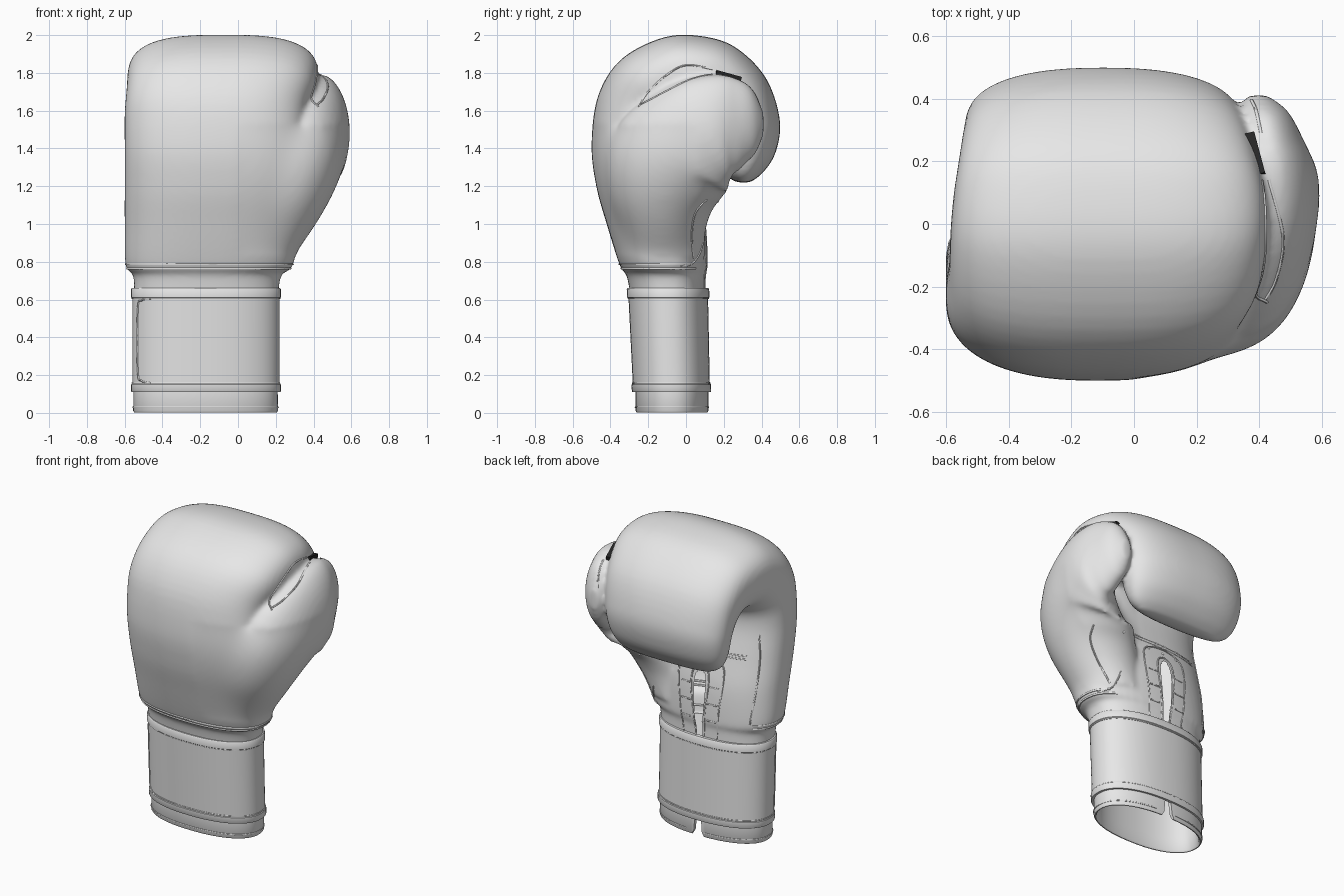
import bpy, bmesh, math
from mathutils import Vector, Matrix
from mathutils.bvhtree import BVHTree

cube = bpy.data.objects.get("Cube")
if cube:
    bpy.data.objects.remove(cube)


def material(name, value):
    m = bpy.data.materials.new(name)
    m.use_nodes = True
    colour = (value, value, value, 1)
    m.diffuse_color = colour
    m.node_tree.nodes["Principled BSDF"].inputs["Base Color"].default_value = colour
    return m


LEATHER = material("grey leather", 0.8)
BLACK = material("black tab", 0.02)


def add(name, bm, mat=LEATHER):
    mesh = bpy.data.meshes.new(name)
    bm.to_mesh(mesh)
    bm.free()
    ob = bpy.data.objects.new(name, mesh)
    bpy.context.collection.objects.link(ob)
    mesh.materials.append(mat)
    return ob


def smooth(ob, angle=40):
    bpy.ops.object.select_all(action="DESELECT")
    ob.select_set(True)
    bpy.context.view_layer.objects.active = ob
    bpy.ops.object.shade_smooth_by_angle(angle=math.radians(angle))


def bake(ob):
    dg = bpy.context.evaluated_depsgraph_get()
    mesh = bpy.data.meshes.new_from_object(ob.evaluated_get(dg))
    ob.modifiers.clear()
    ob.data = mesh


def spline(rows, steps):
    # Catmull-Rom interpolation of rows of numbers
    out = []
    last = len(rows) - 1
    for i in range(last):
        quad = (rows[max(i - 1, 0)], rows[i], rows[i + 1], rows[min(i + 2, last)])
        for s in range(steps):
            t = s / steps
            out.append([b + t / 2 * (c - a + t * (2*a - 5*b + 4*c - d + t * (3*(b - c) + d - a)))
                        for a, b, c, d in zip(*quad)])
    return out + [list(rows[last])]


def power(v, n):
    return math.copysign(abs(v) ** (2 / n), v)


def ring(row, n=2.25, count=64):
    # rounded section between an outer and an inner point, and two x limits
    oy, oz, iy, iz, x0, x1 = row
    pts = []
    for k in range(count):
        a = math.tau * k / count
        c, s = power(math.cos(a), n), power(math.sin(a), n)
        pts.append(Vector(((x0 + x1) / 2 + c * (x1 - x0) / 2,
                           (oy + iy) / 2 + s * (oy - iy) / 2,
                           (oz + iz) / 2 + s * (oz - iz) / 2)))
    return pts


def flat(z, x0, x1, y0, y1):
    return (y0, z, y1, z, x0, x1)


def loft(bm, rings, caps=True):
    loops = [[bm.verts.new(p) for p in r] for r in rings]
    faces = []
    for a, b in zip(loops, loops[1:]):
        for k in range(len(a)):
            j = (k + 1) % len(a)
            faces.append(bm.faces.new((a[k], a[j], b[j], b[k])))
    if caps:
        faces += [bm.faces.new(loops[0]), bm.faces.new(loops[-1])]
    bmesh.ops.recalc_face_normals(bm, faces=faces)


def tree_of(ob):
    return BVHTree.FromPolygons([v.co for v in ob.data.vertices], [p.vertices for p in ob.data.polygons])


def tube(name, pts, radius=0.005, closed=False):
    curve = bpy.data.curves.new(name, "CURVE")
    curve.dimensions = "3D"
    curve.bevel_depth = radius
    curve.bevel_resolution = 1
    line = curve.splines.new("POLY")
    line.points.add(len(pts) - 1)
    for p, co in zip(line.points, pts):
        p.co = (*co, 1)
    line.use_cyclic_u = closed
    temp = bpy.data.objects.new(name, curve)
    bpy.context.collection.objects.link(temp)
    dg = bpy.context.evaluated_depsgraph_get()
    bm = bmesh.new()
    bm.from_mesh(bpy.data.meshes.new_from_object(temp.evaluated_get(dg)))
    bpy.data.objects.remove(temp)
    smooth(add(name, bm), 60)


def seam(name, tree, points, direction):
    hits = [tree.ray_cast(Vector(p), Vector(direction))[0] for p in spline(points, 8)]
    hits = [h for h in hits if h]
    if len(hits) > 1:
        tube(name, hits)


# Padded hand: wrist, back, over the knuckles and down to the curled fingertips
mitt = [flat(.60, -.55, .21, -.29, .10), flat(.73, -.555, .23, -.315, .10),
        flat(.78, -.595, .29, -.35, .11), flat(1, -.6, .33, -.42, .10),
        flat(1.2, -.6, .37, -.475, .06), (-.5, 1.42, .02, 1.38, -.6, .37),
        (-.465, 1.68, .02, 1.48, -.6, .36), (-.34, 1.875, .05, 1.52, -.59, .405),
        (-.11, 1.99, .07, 1.53, -.585, .425), (.1, 1.992, .09, 1.53, -.575, .42),
        (.27, 1.93, .11, 1.52, -.56, .395), (.425, 1.77, .13, 1.48, -.545, .365),
        (.497, 1.55, .15, 1.42, -.535, .34), (.475, 1.38, .17, 1.34, -.515, .315),
        (.41, 1.275, .21, 1.26, -.47, .27), (.34, 1.22, .27, 1.22, -.38, .2)]
bm = bmesh.new()
loft(bm, [ring(r, 2.4 + max(0, r[1] - 1.6) * 1.3) for r in spline(mitt, 5)])

# Thumb: centre, width radius, depth radius
thumb = spline([(.08, -.10, .80, .20, .20), (.16, -.12, .98, .25, .23),
                (.25, -.12, 1.16, .26, .30), (.32, -.075, 1.33, .25, .345),
                (.405, .04, 1.455, .185, .31), (.44, .16, 1.515, .145, .28),
                (.43, .27, 1.53, .11, .245), (.41, .36, 1.53, .08, .17),
                (.395, .41, 1.53, .03, .06)], 5)
rings = []
for i, (x, y, z, rx, rn) in enumerate(thumb):
    a, b = thumb[max(i - 1, 0)], thumb[min(i + 1, len(thumb) - 1)]
    along = Vector((0, b[1] - a[1], b[2] - a[2])).normalized()
    normal = along.cross(Vector((1, 0, 0)))
    rings.append([Vector((x + rx * math.cos(t), y, z)) + normal * rn * math.sin(t)
                  for t in (math.tau * k / 40 for k in range(40))])
loft(bm, rings)
body = add("padded_hand_and_thumb", bm)
mod = body.modifiers.new("Blend", "REMESH")
mod.mode = "VOXEL"
mod.voxel_size = 0.014
bake(body)

# Soften everything a little, and the outer joint of thumb and hand a lot
bm = bmesh.new()
bm.from_mesh(body.data)
joint = [v for v in bm.verts if v.co.x > 0 and v.co.y < 0.06 and 0.84 < v.co.z < 1.52]
for verts, rounds in ((joint, 110), (bm.verts[:], 4)):
    for _ in range(rounds):
        bmesh.ops.smooth_vert(bm, verts=verts, factor=0.5, use_axis_x=True, use_axis_y=True, use_axis_z=True)
bm.to_mesh(body.data)
skin = tree_of(body)

# Tapered lace opening cut through the palm
MID = -.17


def opening(z):
    t = (z - .6) / .5
    return (.014 + .038 * t) * math.sqrt(1 - t ** 8) if 0 < t < 1 else 0


bm.normal_update()
palm = [v for v in bm.verts if v.normal.y > .4 and v.co.y > -.05 and .6 < v.co.z < 1.12]
for v in palm:
    dx = v.co.x - MID
    if abs(abs(dx) - opening(v.co.z)) < .007:
        v.co.x = MID + math.copysign(opening(v.co.z), dx)
inside = set()
for f in {f for v in palm for f in v.link_faces}:
    c = f.calc_center_median()
    if abs(c.x - MID) < opening(c.z):
        inside.add(f)
bmesh.ops.delete(bm, geom=list(inside), context="FACES")
bm.to_mesh(body.data)
bm.free()
smooth(body, 80)


# Hollow wrist sleeve with a notch at the palm side
def sleeve_ring(z, inset):
    return ring(flat(z, -.555 + inset, .212 - inset, -.268 + inset, .12 - inset))


bm = bmesh.new()
loft(bm, [sleeve_ring(*r) for r in ((.58, .03), (.1, .025), (.012, .02), (.002, .012), (.002, .006),
                                    (.012, 0), (.12, .002), (.62, .006))])
sleeve = add("wrist_sleeve", bm)
bm = bmesh.new()
loft(bm, [ring(flat(z, MID - w, MID + w, 0, .3), 4, 24)
          for z, w in ((-.05, .06), (.01, .042), (.03, .03), (.08, .026), (.125, .02))])
cutter = add("notch_cutter", bm)
cutter.hide_render = True
cut = sleeve.modifiers.new("Notch", "BOOLEAN")
cut.object = cutter
bake(sleeve)
bpy.data.objects.remove(cutter)
smooth(sleeve)


# Wrist strap with raised edge bands
def strap_ring(z, grow):
    return ring(flat(z, -.555 - grow, .216 + grow, -.27 - .05 * z - grow, .125 - .02 * z + grow))


bm = bmesh.new()
loft(bm, [strap_ring(*r) for r in ((.11, -.01), (.11, .008), (.115, .011), (.15, .011), (.157, .004),
                                   (.605, .004), (.612, .011), (.655, .011), (.662, .006), (.662, -.02))], False)
strap = add("wrist_strap", bm)
smooth(strap)
seam("strap_end_seam", tree_of(strap),
     [(-.46, -1, .605), (-.51, -1, .595), (-.53, -1, .55), (-.53, -1, .22), (-.51, -1, .17), (-.46, -1, .157)], (0, 1, 0))
hem = sleeve_ring(.03, 0)
hem = [p for p in hem if not (p.y > .05 and abs(p.x - MID) < .05)]
start = max(range(len(hem)), key=lambda i: (hem[i] - hem[i - 1]).length)
tube("sleeve_hem_seam", hem[start:] + hem[:start], 0.004)
for name, z in (("strap_lower_seam", .157), ("strap_upper_seam", .606)):
    tube(name, strap_ring(z, .005), 0.004, True)

# Piping where the padding meets the wrist, open across the palm
for name, z in (("lower_piping", .765), ("upper_piping", .787)):
    pts = []
    for k in range(72):
        a = math.pi / 2 + math.tau * k / 72
        d = Vector((math.cos(a), math.sin(a), 0))
        h = skin.ray_cast(Vector((-.15, -.1, z)) + d * 2, -d)[0]
        if h and h.y < .05:
            pts.append(h)
    tube(name, pts, 0.006)

# Stitched lace panels beside the opening
TO_PALM = (0, -1, 0)
for name, low, wide, top in (("opening_seam", .03, .062, 1.125), ("lace_panel_seam", .12, .16, 1.19)):
    half = [(low, .66), ((low + wide) / 2, .85), (wide, top - .12), (wide * .8, top - .03)]
    path = [(MID - w, .2, z) for w, z in half] + [(MID, .2, top)]
    path += [(MID + w, .2, z) for w, z in reversed(half)]
    seam(name, skin, path, TO_PALM)
for side, word in ((-1, "right"), (1, "left")):
    for i in range(3):
        z = .78 + .11 * i
        seam(f"{word}_lace_bar_{i + 1}", skin, [(MID + side * .06, .2, z), (MID + side * .135, .2, z)], TO_PALM)
seam("palm_edge_seam", skin, [(-.5, .2, .8), (-.52, .2, 1), (-.52, .15, 1.2), (-.5, .1, 1.36)], TO_PALM)
for name, z in (("lower_palm_bar_seam", 1.205), ("upper_palm_bar_seam", 1.225)):
    seam(name, skin, [(-.45, .17, z), (-.2, .17, z), (.05, .17, z)], TO_PALM)

# Thumb and side seams
TO_SIDE = (-1, 0, 0)
seam("thumb_base_seam", skin, [(1, .11, 1.13), (1, .05, 1.06), (1, .03, .95), (1, .04, .82)], TO_SIDE)
seam("thumb_wrist_seam", skin, [(1, .09, .9), (1, .07, .84), (1, .03, .79), (1, -.03, .775)], TO_SIDE)
seam("side_arc_seam", skin, [(1, -.25, 1.62), (1, -.2, 1.7), (1, -.1, 1.79), (1, 0, 1.84), (1, .14, 1.82)], TO_SIDE)
seam("thumb_top_seam", skin, [(.42, -.24, 3), (.455, -.17, 3), (.475, -.04, 3), (.43, .14, 3)], (0, 0, -1))
seam("thumb_tip_seam", skin, [(.405, .29, 3), (.39, .36, 3), (.375, .395, 3)], (0, 0, -1))

# Vent eyelets on palm and thumb
bm = bmesh.new()
for p, d in (((-.28, .2, 1.16), TO_PALM), ((-.17, .2, 1.16), TO_PALM), ((-.06, .2, 1.16), TO_PALM),
             ((.22, .6, 1.12), TO_PALM), ((.28, .6, 1.2), TO_PALM)):
    h, n = skin.ray_cast(Vector(p), Vector(d))[:2]
    if h:
        turn = n.to_track_quat("Z", "Y").to_matrix().to_4x4()
        bmesh.ops.create_uvsphere(bm, u_segments=12, v_segments=6, radius=0.009,
                                  matrix=Matrix.Translation(h) @ turn @ Matrix.Diagonal((1, 1, .4, 1)))
smooth(add("vent_eyelets", bm))

# Dark tab joining thumb and hand
bm = bmesh.new()
bmesh.ops.create_cube(bm, matrix=Matrix.Translation((.382, .222, 1.784)) @ Matrix.Rotation(.26, 4, "Z")
                      @ Matrix.Rotation(-.26, 4, "X") @ Matrix.Diagonal((.04, .14, .026, 1)))
add("thumb_tab", bm, BLACK)
